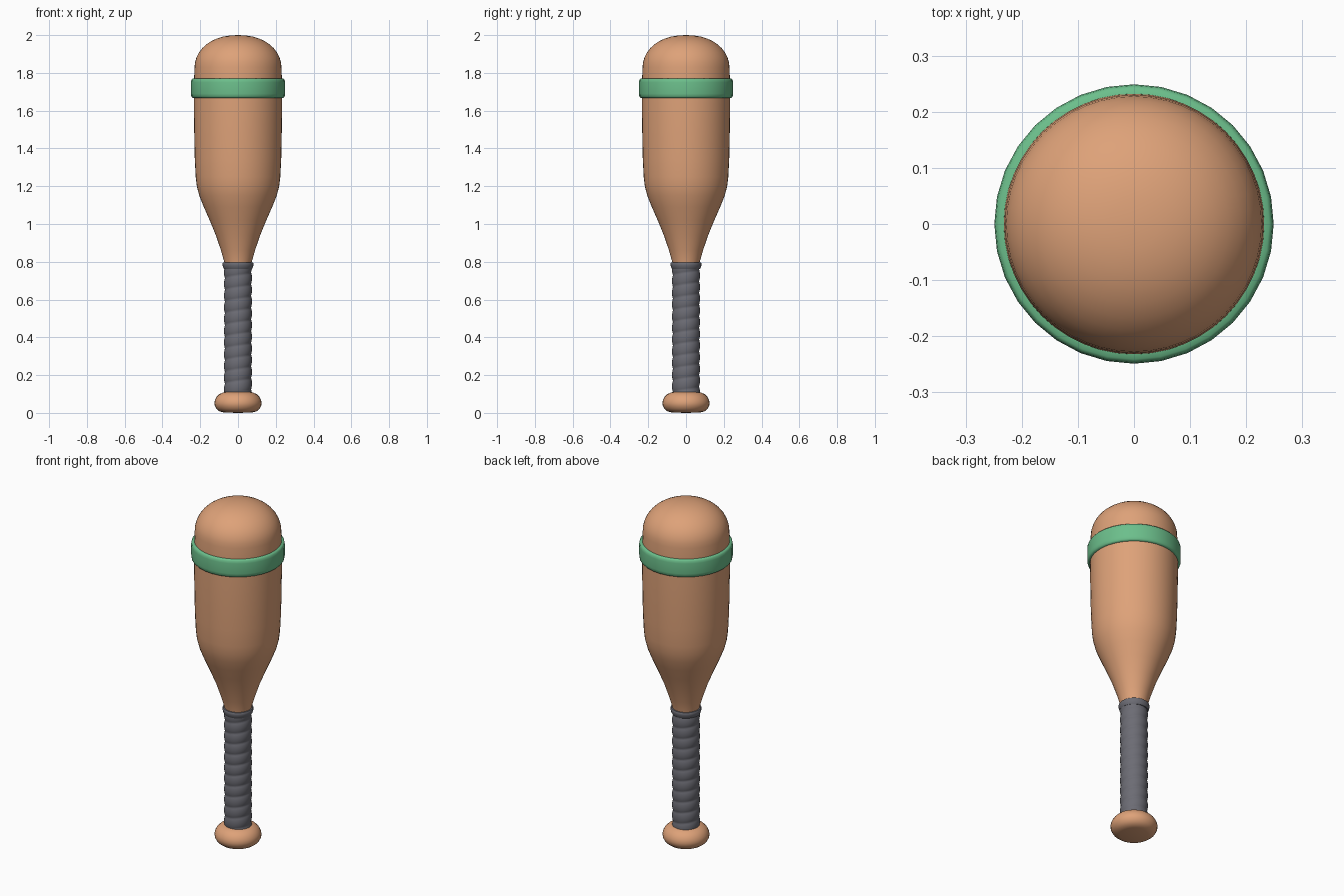
import bpy, bmesh, math

cube = bpy.data.objects.get("Cube")
if cube:
    bpy.data.objects.remove(cube, do_unlink=True)


def material(name, rgb):
    mat = bpy.data.materials.new(name)
    mat.use_nodes = True
    mat.diffuse_color = (*rgb, 1)
    mat.node_tree.nodes["Principled BSDF"].inputs["Base Color"].default_value = (*rgb, 1)
    return mat


wood = material("warm wood", (0.73, 0.36, 0.19))
green = material("green band", (0.15, 0.52, 0.26))
grey = material("dark grey wrap", (0.15, 0.15, 0.175))


def lathe(name, profile, mat, sides=32, closed=False, ripple=None, angle=40):
    """Spin (radius, height) points round z; ripple(turn, z) offsets the radius."""
    bm = bmesh.new()
    rings = []
    for r, z in profile:
        if r == 0:
            rings.append([bm.verts.new((0, 0, z))] * sides)
            continue
        ring = []
        for i in range(sides):
            a = math.tau * i / sides
            rr = r + (ripple(i / sides, z) if ripple else 0)
            ring.append(bm.verts.new((rr * math.cos(a), rr * math.sin(a), z)))
        rings.append(ring)
    pairs = list(zip(rings, rings[1:]))
    if closed:
        pairs.append((rings[-1], rings[0]))
    for low, high in pairs:
        for i in range(sides):
            j = (i + 1) % sides
            bm.faces.new(dict.fromkeys((low[i], low[j], high[j], high[i])))
    bmesh.ops.recalc_face_normals(bm, faces=bm.faces)
    mesh = bpy.data.meshes.new(name)
    bm.to_mesh(mesh)
    bm.free()
    mesh.materials.append(mat)
    obj = bpy.data.objects.new(name, mesh)
    bpy.context.collection.objects.link(obj)
    bpy.ops.object.select_all(action="DESELECT")
    obj.select_set(True)
    bpy.context.view_layer.objects.active = obj
    bpy.ops.object.shade_smooth_by_angle(angle=math.radians(angle))
    return obj


# Barrel: flared neck, long body and domed top
barrel = [(0, 0.74), (0.066, 0.74), (0.07, 0.79), (0.09, 0.86), (0.117, 0.94),
          (0.15, 1.02), (0.181, 1.09), (0.205, 1.15), (0.218, 1.20), (0.224, 1.25),
          (0.229, 1.35), (0.232, 1.50), (0.234, 1.65), (0.232, 1.78)]
STEPS = 10
for k in range(STEPS + 1):
    t = math.pi / 2 * k / STEPS
    radius = 0.23 * math.cos(t) ** 0.9 if k < STEPS else 0
    barrel.append((radius, 1.83 + 0.17 * math.sin(t)))
lathe("barrel", barrel, wood, sides=48)

# Rounded band round the barrel
lathe("barrel_band", [(0.225, 1.668), (0.241, 1.668), (0.247, 1.675), (0.249, 1.69),
                      (0.249, 1.75), (0.247, 1.763), (0.241, 1.77), (0.225, 1.77)],
      green, closed=True, angle=50)

# Spiral wrapped grip
PITCH, BOTTOM, TOP = 0.062, 0.09, 0.775


def wrap(turn, z):
    phase = (z / PITCH - turn) % 1
    return 0.006 * math.sin(math.pi * phase) ** 0.6


ROWS = 110
grip = [(0.068, BOTTOM + (TOP - BOTTOM) * k / ROWS) for k in range(ROWS + 1)]
lathe("grip_wrap", grip, grey, ripple=wrap, angle=60)

# Rolled collar that ends the wrap
lathe("grip_collar", [(0.064, 0.762), (0.074, 0.762), (0.079, 0.771), (0.082, 0.783),
                      (0.082, 0.792), (0.079, 0.797), (0.066, 0.797)],
      grey, closed=True, angle=50)

# Pommel knob
lathe("pommel", [(0, 0), (0.075, 0.002), (0.098, 0.008), (0.114, 0.021), (0.123, 0.038),
                 (0.125, 0.052), (0.122, 0.068), (0.113, 0.085), (0.099, 0.099),
                 (0.08, 0.108), (0.06, 0.112), (0, 0.112)], wood)
